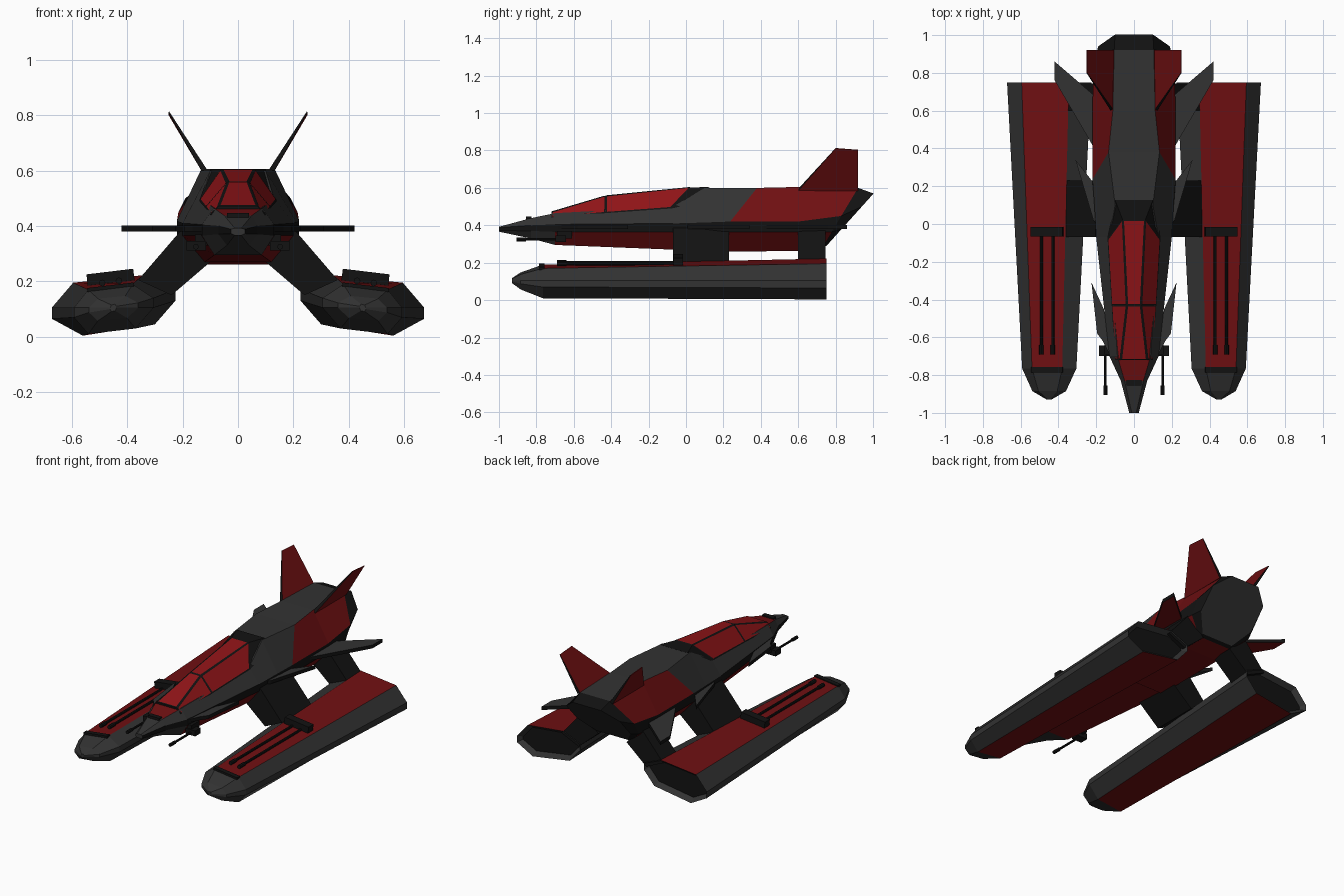
import bpy, bmesh, math
from mathutils import Vector

if "Cube" in bpy.data.objects:
    bpy.data.objects.remove(bpy.data.objects["Cube"])

def material(name, rgb):
    m = bpy.data.materials.new(name)
    m.diffuse_color = (*rgb, 1)
    m.use_nodes = True
    m.node_tree.nodes["Principled BSDF"].inputs["Base Color"].default_value = m.diffuse_color
    return m

GREY, BLACK, RED, GLASS = range(4)
MATS = [material("hull_grey", (0.032, 0.032, 0.032)), material("trim_black", (0.006, 0.006, 0.006)),
        material("panel_red", (0.16, 0.005, 0.006)), material("canopy_red", (0.28, 0.007, 0.009))]

def build(name, verts, faces, mirror=False, insets=None):
    """faces: (indices, material); insets: {face index: (width, depth, material)}"""
    bm = bmesh.new()
    vs = [bm.verts.new(v) for v in verts]
    fs = []
    for idx, mat in faces:
        f = bm.faces.new([vs[i] for i in idx])
        f.material_index = mat
        fs.append(f)
    bmesh.ops.recalc_face_normals(bm, faces=bm.faces[:])
    for i, (width, depth, mat) in (insets or {}).items():
        bmesh.ops.inset_individual(bm, faces=[fs[i]], thickness=width, depth=depth)
        fs[i].material_index = mat
    me = bpy.data.meshes.new(name)
    bm.to_mesh(me)
    bm.free()
    for m in MATS:
        me.materials.append(m)
    ob = bpy.data.objects.new(name, me)
    bpy.context.collection.objects.link(ob)
    if mirror:
        ob.modifiers.new("mirror", 'MIRROR').use_mirror_merge = False
    return ob

def loft(name, rings, mat, caps=(GREY, GREY), mirror=False, insets=None):
    """Skin a list of rings; the last two faces are the start and end caps."""
    n = len(rings[0])
    faces = [([i*n + j, i*n + (j+1) % n, (i+1)*n + (j+1) % n, (i+1)*n + j], mat(i, j))
             for i in range(len(rings) - 1) for j in range(n)]
    last = (len(rings) - 1) * n
    faces += [(list(range(n)), caps[0]), (list(range(last, last + n)), caps[1])]
    return build(name, [p for r in rings for p in r], faces, mirror, insets)

def symmetric(half):
    return half + [(-x, y, z) for x, y, z in reversed(half)]

def box(name, centre, size, mat, tilt=0.0):
    cx, cy, cz = centre
    c, s = math.cos(tilt), math.sin(tilt)
    w, d, h = (v / 2 for v in size)
    rings = [[(cx + a*w*c + b*h*s, cy + e*d, cz - a*w*s + b*h*c)
              for a, b in ((-1, -1), (1, -1), (1, 1), (-1, 1))] for e in (-1, 1)]
    return loft(name, rings, lambda i, j: mat, (mat, mat), True)

def barrel(name, x, z, y0, y1, r):
    rings = [[(x + r*k*math.cos(t*math.pi/4), y, z + r*k*math.sin(t*math.pi/4)) for t in range(8)]
             for y, k in ((y0, 1.5), (y0 + .05, 1.5), (y0 + .05, 1), (y1, 1))]
    return loft(name, rings, lambda i, j: BLACK, (BLACK, BLACK), True)

# Fuselage: y, shear, top half-width/z, edge half-width/upper z/lower z, bottom half-width/z
stations = [
    (-1.00, 0, .012, .392, .025, .388, .372, .012, .366),
    (-.83, 0, .05, .438, .07, .40, .37, .04, .33),
    (-.70, 0, .088, .465, .13, .405, .365, .085, .295),
    (-.07, 0, .13, .50, .20, .41, .365, .12, .27),
    (.10, 0, .10, .60, .21, .415, .365, .12, .265),
    (.22, .8, .135, .60, .22, .42, .365, .125, .26),
    (.60, 0, .112, .605, .22, .42, .365, .125, .262),
    (.80, .6, .105, .60, .215, .45, .365, .12, .28),
    (.85, .9, .10, .57, .19, .50, .38, .11, .29)]
rings = []
for y, k, wt, zt, we, z1, z0, wb, zb in stations:
    rings.append(symmetric([(x, y + k*(z - .4), z) for x, z in ((wt, zt), (we, z1), (we, z0), (wb, zb))]))

def hull_mat(i, j):
    if i == 7 or j in (1, 5):
        return BLACK
    if j in (2, 3, 4):
        return RED if i >= 2 else GREY
    if j == 7:
        return RED if i == 1 else GREY
    return RED if i >= 5 else GREY
loft("fuselage", rings, hull_mat)
box("nose_sensor", (0, -.84, .437), (.08, .03, .02), BLACK)

# Canopy with inset glass panels: y, shear, top half-width/z, base half-width/z
rings = []
for y, k, wt, zt, wb, zb in ((-.72, 0, .07, .472, .10, .44), (-.43, 0, .038, .558, .118, .465),
                             (-.07, .9, .06, .603, .14, .49), (-.03, 1.5, .10, .604, .137, .50)):
    rings.append(symmetric([(x, y + k*(z - .5), z) for x, z in ((wt, zt), (wb, zb))]))
glass = {i*4 + j: (.01, .002, GLASS) for i in (0, 1) for j in (0, 2, 3)}
loft("canopy", rings, lambda i, j: BLACK, (BLACK, BLACK), insets=glass)

# Side pods: tilted eight-sided section, tapered nose, recessed exhaust
back = [(.595, .195), (.672, .105), (.672, .065), (.56, .004), (.30, .045), (.226, .13), (.226, .172), (.345, .222)]
front = [(.54, .17), (.592, .105), (.592, .07), (.54, .01), (.37, .03), (.305, .105), (.305, .14), (.38, .19)]
def nose(y, sx, sz):
    return [(.45 + (x - .45)*sx, y, .105 + (z - .105)*sz) for x, z in front]
rings = [nose(-.93, .08, .15), nose(-.885, .62, .5), nose(-.765, 1, 1), [(x, .75, z) for x, z in back]]
loft("side_pod", rings, lambda i, j: RED if i == 2 and j in (3, 7) else GREY, (GREY, GREY), True,
     {25: (.025, -.03, BLACK)})

# Pylons joining the pods to the fuselage
for label, y0, y1 in (("front", -.07, .23), ("rear", .60, .745)):
    rings = [[(x, y, z) for x, z in ((.205, .385), (.36, .205), (.24, .15), (.10, .27))] for y in (y0, y1)]
    loft(label + "_pylon", rings, lambda i, j: BLACK, (BLACK, BLACK), True)

# Flat swept wings and strakes with dark edges
def wing(name, outline, under):
    rings = [[(x, y, z) for x, y in outline] for z in (.38, .402)]
    loft(name, rings, lambda i, j: BLACK, (under, GREY), True)
wing("rear_wing", [(.15, .40), (.21, .40), (.42, .76), (.42, .86), (.21, .68), (.12, .60)], RED)
wing("middle_strake", [(.18, -.02), (.215, .02), (.31, .34), (.20, .20)], GREY)
wing("front_strake", [(.10, -.75), (.165, -.62), (.195, -.58), (.225, -.31), (.16, -.45)], GREY)

# Canted tail fins, thin at the tip
fin = [((.115, .60, .59), .010), ((.25, .80, .812), .002), ((.25, .92, .803), .002), ((.115, .92, .59), .010)]
side = Vector((.85, 0, -.53))
rings = [[Vector(p) + side*t*s for p, t in fin] for s in (-1, 1)]
loft("tail_fin", rings, lambda i, j: BLACK if j in (0, 2) else RED, (RED, RED), True)

# Twin cannons on each pod
box("cannon_mount", (.46, -.042, .213), (.17, .05, .045), BLACK, .12)
box("pod_nose_band", (.46, -.772, .179), (.168, .03, .014), BLACK, .12)
for label, x, z in (("inner", .43, .202), ("outer", .49, .194)):
    barrel(label + "_cannon", x, z, -.69, -.05, .008)

# Small nose guns under the strakes
box("nose_gun_mount", (.15, -.67, .328), (.07, .055, .035), BLACK)
box("nose_gun_bracket", (.125, -.65, .35), (.06, .08, .04), BLACK)
barrel("nose_gun", .152, .325, -.905, -.66, .007)
